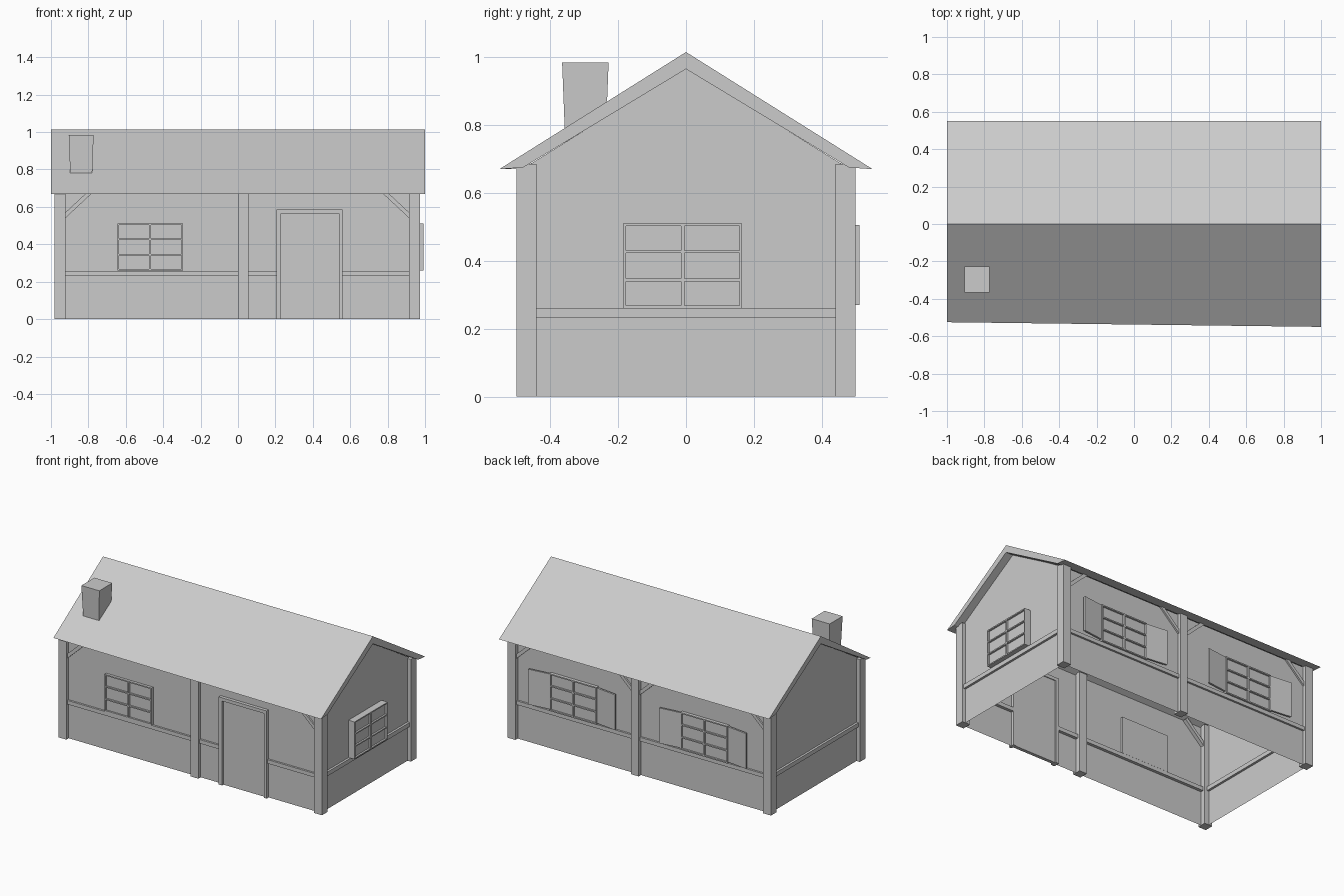
import bpy, bmesh, math
from mathutils import Matrix, Vector

if "Cube" in bpy.data.objects:
    bpy.data.objects.remove(bpy.data.objects["Cube"])

WX0, WX1, WY = -0.955, 0.948, 0.475      # wall planes


def finish(name, bm, matrix=None):
    bmesh.ops.recalc_face_normals(bm, faces=bm.faces)
    me = bpy.data.meshes.new(name)
    bm.to_mesh(me)
    bm.free()
    ob = bpy.data.objects.new(name, me)
    bpy.context.collection.objects.link(ob)
    if matrix:
        ob.matrix_world = matrix
    return ob


def add_box(bm, lo, hi):
    lo, hi = Vector(lo), Vector(hi)
    m = Matrix.Translation((lo + hi) / 2) @ Matrix.Diagonal((*(hi - lo), 1))
    return bmesh.ops.create_cube(bm, size=1, matrix=m)["verts"]


def boxes(name, items, matrix=None):
    bm = bmesh.new()
    for lo, hi in items:
        add_box(bm, lo, hi)
    return finish(name, bm, matrix)


def sheet(name, pts):
    bm = bmesh.new()
    bm.faces.new([bm.verts.new(p) for p in pts])
    return finish(name, bm)


# Walls: thin sheets, open underneath
for name, y in (("front_wall", -WY), ("back_wall", WY)):
    sheet(name, [(WX0, y, 0), (WX1, y, 0), (WX1, y, 0.675), (WX0, y, 0.675)])
for name, x in (("left_gable", WX0), ("right_gable", WX1)):
    sheet(name, [(x, -WY, 0), (x, WY, 0), (x, WY, 0.675), (x, 0, 0.97), (x, -WY, 0.675)])

# Roof: extruded gable profile, front left eave slightly short
profile = [(-0.55, 0.67), (0, 1.015), (0.55, 0.67), (0.48, 0.675), (0, 0.965), (-0.48, 0.675)]
bm = bmesh.new()
ends = [[bm.verts.new((x, y, z)) for y, z in profile] for x in (-1, 1)]
ends[0][0].co.y = -0.525
for i in range(6):
    j = (i + 1) % 6
    bm.faces.new((ends[0][i], ends[0][j], ends[1][j], ends[1][i]))
for e in ends:
    for a, b, c, d in ((0, 1, 4, 5), (1, 2, 3, 4)):
        bm.faces.new((e[a], e[b], e[c], e[d]))
finish("roof", bm)

# Chimney: square stack, wider at the top
bm = bmesh.new()
for v in add_box(bm, (-0.905, -0.365, 0.74), (-0.772, -0.228, 0.985)):
    if v.co.z < 0.8:
        v.co.x = -0.838 + (v.co.x + 0.838) * 0.86
        v.co.y = -0.296 + (v.co.y + 0.296) * 0.86
finish("chimney", bm)

# Posts at corners and middle of the long walls
for side, y0, y1 in (("front", -0.5, -0.44), ("back", 0.44, 0.5)):
    for where, x0, x1 in (("left", -0.98, -0.922), ("middle", 0, 0.056), ("right", 0.914, 0.972)):
        boxes(f"{side}_{where}_post", [((x0, y0, 0), (x1, y1, 0.685))])

# Horizontal rails
rails = {"front": [(-0.922, 0), (0.056, 0.21), (0.555, 0.914)],
         "back": [(-0.922, 0), (0.056, 0.914)]}
for side, s in (("front", -1), ("back", 1)):
    ys = sorted((s * 0.455, s * 0.488))
    boxes(f"{side}_rail", [((a, ys[0], 0.232), (b, ys[1], 0.258)) for a, b in rails[side]])
for name, x in (("left_rail", WX0), ("right_rail", WX1)):
    boxes(name, [((x - 0.015, -0.44, 0.232), (x + 0.015, 0.44, 0.26))])


# Diagonal braces under the eaves
def brace(name, x, d, y):
    bm = bmesh.new()
    add_box(bm, (-0.1, -0.018, -0.011), (0.1, 0.018, 0.011))
    rot = Matrix.Rotation(-d * math.radians(43), 4, "Y")
    finish(name, bm, Matrix.Translation((x + d * 0.06, y, 0.612)) @ rot)


for side, y in (("front", -0.468), ("back", 0.468)):
    brace(f"{side}_left_brace", -0.922, 1, y)
    brace(f"{side}_right_brace", 0.914, -1, y)
brace("back_middle_brace_left", 0, -1, 0.468)
brace("back_middle_brace_right", 0.056, 1, 0.468)


# Windows: frame, glazing bars and backing pane, local -y is outward
def window(name, loc, angle, out):
    w, h, b = 0.175, 0.125, 0.008
    o, i = -out, -out + 0.012
    parts = [((-w, -out + 0.012, -h), (w, 0.018, h)),
             ((-w, o, -h), (-w + b, i, h)), ((w - b, o, -h), (w, i, h)),
             ((-w, o, h - b), (w, i, h)), ((-w, o, -h), (w, i, -h + b)),
             ((-0.005, o, -h), (0.005, i, h))]
    for z in (-h / 3, h / 3):
        parts.append(((-w, o, z - 0.004), (w, i, z + 0.004)))
    m = Matrix.Translation(loc) @ Matrix.Rotation(math.radians(angle), 4, "Z")
    boxes(name, parts, m)


window("front_window", (-0.47, -WY, 0.385), 0, 0.018)
window("right_window", (WX1, -0.01, 0.385), 90, 0.045)

# Back windows with shutters swung slightly off the wall
for name, x in (("back_window_left", -0.48), ("back_window_right", 0.49)):
    window(name, (x, WY, 0.385), 180, 0.022)
    for d in (-1, 1):
        m = Matrix.Translation((x + d * 0.178, 0.486, 0.388)) @ Matrix.Rotation(d * math.radians(7), 4, "Z")
        xs = sorted((0, d * 0.145))
        boxes(f"{name}_shutter", [((xs[0], -0.004, -0.118), (xs[1], 0.008, 0.118))], m)

# Door panel and its frame
boxes("door", [((0.225, -0.482, 0), (0.545, -0.46, 0.567))])
boxes("door_frame", [((0.205, -0.497, 0), (0.23, -0.455, 0.587)),
                     ((0.54, -0.497, 0), (0.56, -0.455, 0.587)),
                     ((0.23, -0.497, 0.565), (0.54, -0.455, 0.587))])
